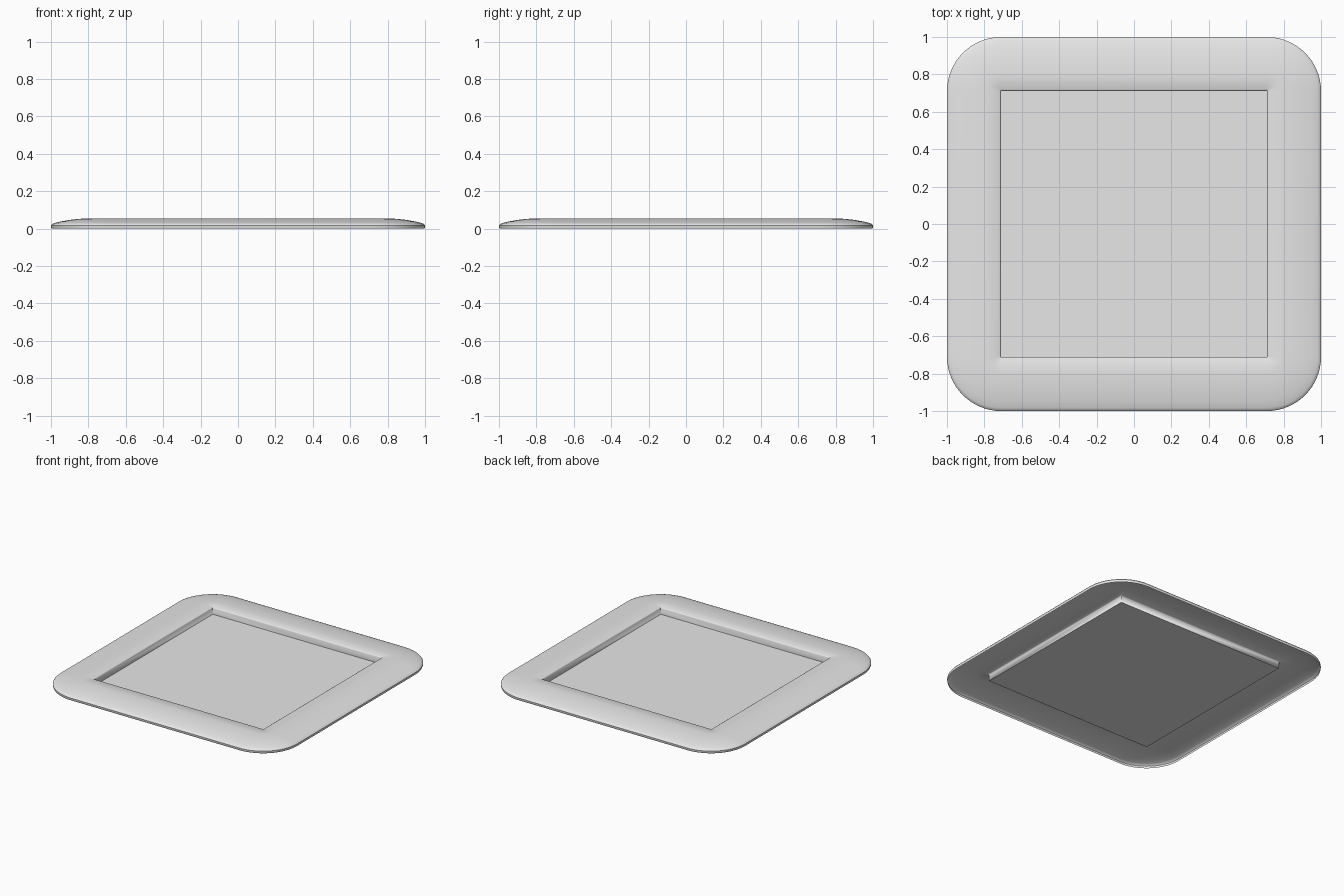
import bpy, bmesh, math

cube = bpy.data.objects.get("Cube")
if cube:
    bpy.data.objects.remove(cube, do_unlink=True)

HALF = 0.71        # half width of the square recess
FLOOR = 0.004      # height of the recess floor
ARC_STEPS = 16

grey = bpy.data.materials.new("light grey")
grey.use_nodes = True
grey.diffuse_color = (0.8, 0.8, 0.8, 1)
grey.node_tree.nodes["Principled BSDF"].inputs["Base Color"].default_value = (0.8, 0.8, 0.8, 1)


def add_object(name, bm):
    mesh = bpy.data.meshes.new(name)
    bm.to_mesh(mesh)
    bm.free()
    mesh.materials.append(grey)
    obj = bpy.data.objects.new(name, mesh)
    bpy.context.collection.objects.link(obj)
    bpy.ops.object.select_all(action='DESELECT')
    obj.select_set(True)
    bpy.context.view_layer.objects.active = obj
    bpy.ops.object.shade_smooth_by_angle(angle=math.radians(35))
    return obj


def rounded_loop(bm, offset, z):
    """Square loop pushed outward by offset, with round corners."""
    loop = []
    for corner, (sx, sy) in enumerate([(1, 1), (-1, 1), (-1, -1), (1, -1)]):
        for step in range(ARC_STEPS + 1):
            a = math.pi / 2 * (corner + step / ARC_STEPS)
            loop.append(bm.verts.new((sx * HALF + offset * math.cos(a),
                                      sy * HALF + offset * math.sin(a), z)))
    return loop


# Frame: thin shell from the recess wall over the domed border to the rim
profile = [(0, FLOOR), (0.002, 0.048), (0.004, 0.052), (0.009, 0.055),
           (0.09, 0.055), (0.14, 0.0525), (0.19, 0.047), (0.24, 0.038),
           (0.272, 0.03), (0.284, 0.025), (0.29, 0.018), (0.29, 0.009),
           (0.287, 0)]
bm = bmesh.new()
loops = [rounded_loop(bm, d, z) for d, z in profile]
for inner, outer in zip(loops, loops[1:]):
    for i in range(len(inner)):
        j = (i + 1) % len(inner)
        bm.faces.new((inner[i], outer[i], outer[j], inner[j]))
bmesh.ops.remove_doubles(bm, verts=bm.verts, dist=1e-5)
add_object("frame", bm)

# Panel: flat floor of the recess
bm = bmesh.new()
bm.faces.new([bm.verts.new((sx * HALF, sy * HALF, FLOOR))
              for sx, sy in [(1, 1), (-1, 1), (-1, -1), (1, -1)]])
add_object("panel", bm)
